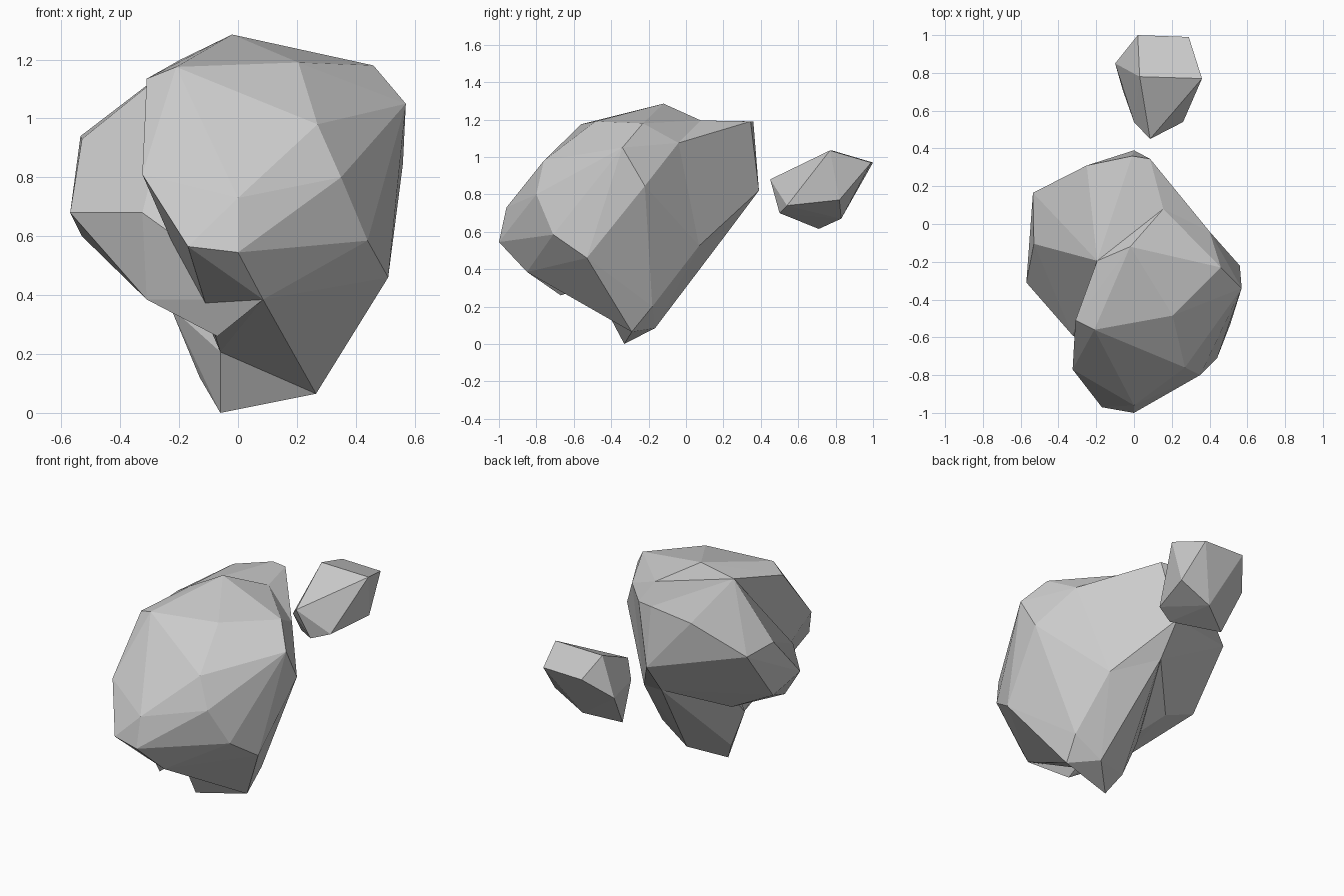
import bpy, bmesh

if "Cube" in bpy.data.objects:
    bpy.data.objects.remove(bpy.data.objects["Cube"])

def hull_rock(name, points):
    """Flat-faced boulder: the convex hull of its corner points."""
    bm = bmesh.new()
    for p in points:
        bm.verts.new(p)
    res = bmesh.ops.convex_hull(bm, input=bm.verts)
    junk = {g for g in res["geom_interior"] + res["geom_unused"]
            if isinstance(g, bmesh.types.BMVert)}
    bmesh.ops.delete(bm, geom=list(junk), context='VERTS')
    bmesh.ops.recalc_face_normals(bm, faces=bm.faces)
    me = bpy.data.meshes.new(name)
    bm.to_mesh(me)
    bm.free()
    ob = bpy.data.objects.new(name, me)
    bpy.context.collection.objects.link(ob)
    return ob

# Corners shared by neighbouring lobes
chin = (.085, -.85, .385)
shoulder = (.40, -.04, 1.075)
flank = (.24, .07, .525)
foot = (.265, -.29, .065)
heel = (.29, -.18, .20)
throat = (-.06, -.44, .207)
back = (0, .39, .82)
back_low = (0, .24, .62)
back_left = (-.25, .31, 1.13)
back_left_low = (-.23, .29, .955)
saddle_left = (-.195, -.195, 1.2)
saddle_right = (.155, .08, 1.195)
core = (0, -.4, .6)

# Big front lobe
front_lobe = hull_rock("front_lobe", [
    chin, shoulder, flank, foot, heel, throat, saddle_left, saddle_right,
    (-.02, -.12, 1.285), (.205, -.485, 1.19), (-.21, -.56, 1.175),
    (-.31, -.51, 1.135), (.27, -.76, .98), (-.325, -.77, .81),
    (-.17, -.97, .565), (0, -.96, .73), (0, -1, .545), (.35, -.80, .80),
    (.44, -.71, .585), (.46, -.23, 1.18), (.57, -.34, 1.05),
    (.56, -.22, .845), (.51, -.53, .46)])

# Left lobe
left_lobe = hull_rock("left_lobe", [
    chin, saddle_left, back_left, back_left_low, back, back_low,
    (-.535, .165, .94), (-.53, -.105, .93), (-.57, -.31, .68),
    (-.325, -.59, .68), (-.53, -.10, .60), (-.31, -.53, .385),
    (-.07, -.67, .26), (-.28, -.05, .48)])

# Rear lobe
rear_lobe = hull_rock("rear_lobe", [
    shoulder, flank, back, back_low, back_left, saddle_left, saddle_right,
    core, (.085, .345, 1.19), (-.01, .36, 1.19)])

# Tapering base
base_lobe = hull_rock("base_lobe", [
    flank, foot, heel, throat, back_low,
    (-.06, -.33, 0), (.11, -.165, .085), (-.13, -.26, .12),
    (-.23, -.25, .36), (-.2, -.1, .55), core])

# Fuse the lobes into one boulder
lobes = (left_lobe, rear_lobe, base_lobe)
for lobe in lobes:
    mod = front_lobe.modifiers.new("fuse", 'BOOLEAN')
    mod.operation = 'UNION'
    mod.solver = 'EXACT'
    mod.object = lobe
bpy.context.view_layer.update()
fused = bpy.data.meshes.new_from_object(
    front_lobe.evaluated_get(bpy.context.evaluated_depsgraph_get()))
front_lobe.modifiers.clear()
front_lobe.data = fused
front_lobe.name = "large_boulder"
for lobe in lobes:
    bpy.data.objects.remove(lobe)

# Small rock behind
hull_rock("small_rock", [
    (.02, 1, .97), (.29, .99, .97), (.36, .77, 1.035), (.03, .78, 1.035),
    (-.10, .85, .83), (.085, .45, .88), (.26, .54, .74), (0, .54, .80),
    (.15, .50, .70), (-.06, .71, .615), (.13, .83, .67), (.33, .82, .77)])
